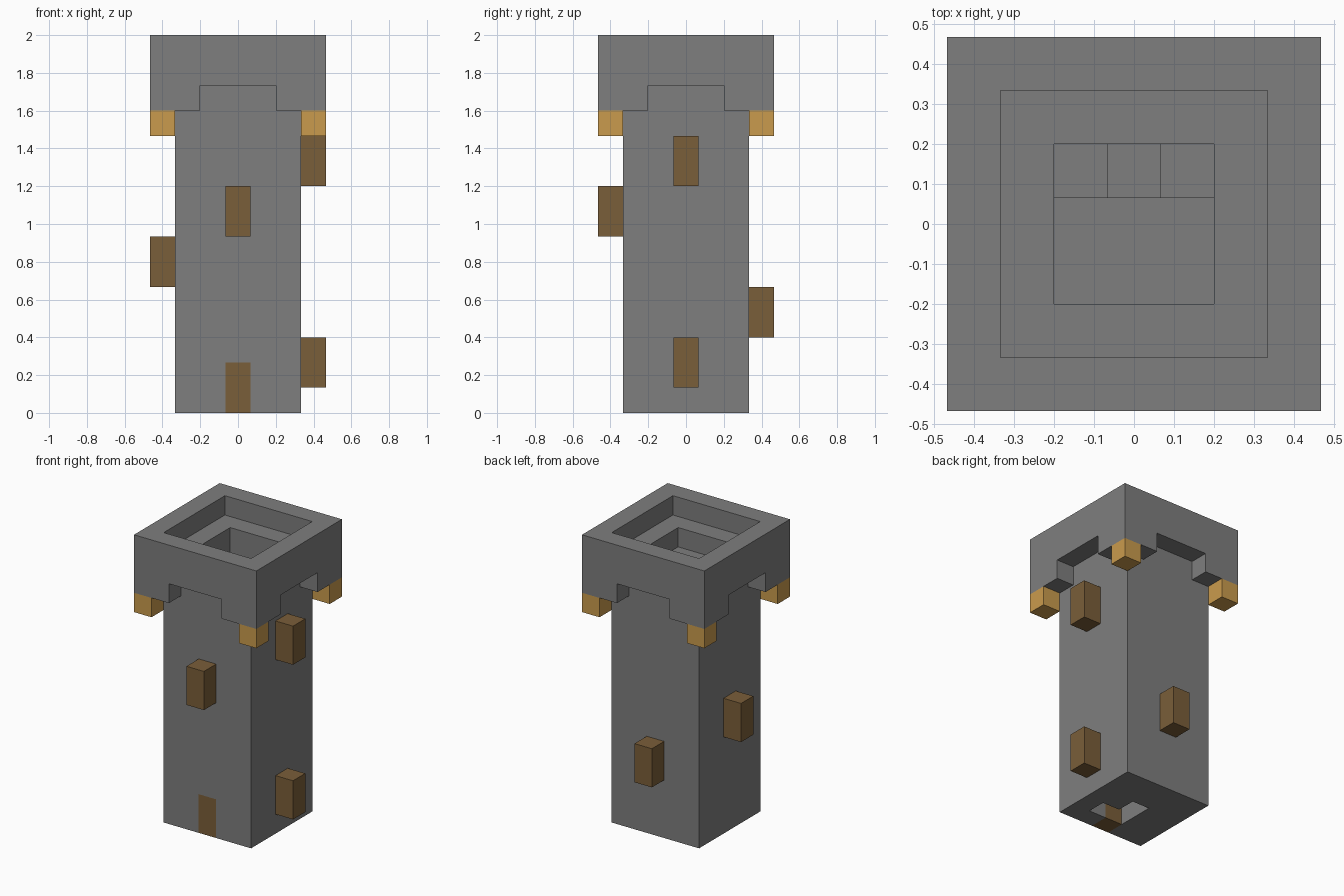
import bpy
from mathutils import Vector

U = 2 / 15  # block size: the tower is laid out on a grid of blocks

old = bpy.data.objects.get("Cube")
if old:
    bpy.data.objects.remove(old, do_unlink=True)


def material(name, rgb):
    mat = bpy.data.materials.new(name)
    mat.use_nodes = True
    mat.diffuse_color = (*rgb, 1)
    mat.node_tree.nodes["Principled BSDF"].inputs["Base Color"].default_value = (*rgb, 1)
    return mat


stone = material("grey stone", (0.21, 0.21, 0.21))
wood = material("brown wood", (0.195, 0.112, 0.041))
glow = material("amber lantern", (0.59, 0.33, 0.075))


def box(name, low, high, mat=None):
    """Box between two corners given in blocks."""
    low, high = Vector(low) * U, Vector(high) * U
    bpy.ops.mesh.primitive_cube_add(size=1, location=(low + high) / 2)
    ob = bpy.context.object
    ob.name = name
    for v in ob.data.vertices:
        v.co *= high - low
    if mat:
        ob.data.materials.append(mat)
    return ob


def cut(ob, low, high):
    """Subtract a box from an object and drop the cutter."""
    cutter = box("cutter", low, high)
    cutter.hide_render = True
    mod = ob.modifiers.new("cut", "BOOLEAN")
    mod.operation, mod.solver, mod.object = "DIFFERENCE", "EXACT", cutter
    bpy.context.view_layer.update()
    ob.data = bpy.data.meshes.new_from_object(
        ob.evaluated_get(bpy.context.evaluated_depsgraph_get()))
    ob.modifiers.clear()
    bpy.data.objects.remove(cutter, do_unlink=True)


# Hollow shaft with a doorway
shaft = box("tower_shaft", (-2.5, -2.5, 0), (2.5, 2.5, 14), stone)
cut(shaft, (-1.5, -1.5, -1), (1.5, 1.5, 16))
cut(shaft, (-0.5, -3, -1), (0.5, -1, 2))
box("door", (-0.5, -2.5, 0), (0.5, -1.5, 2), wood)

# Overhanging parapet, notched in the middle of each side
parapet = box("parapet", (-3.5, -3.5, 12), (3.5, 3.5, 15), stone)
cut(parapet, (-2.5, -2.5, 11), (2.5, 2.5, 16))
cut(parapet, (-1.5, -4, 11), (1.5, 4, 13))
cut(parapet, (-4, -1.5, 11), (4, 1.5, 13))

# Lanterns under the parapet corners
for sx in (-1, 1):
    for sy in (-1, 1):
        side = ("left" if sx > 0 else "right", "back" if sy > 0 else "front")
        box("lantern_%s_%s" % side, (sx * 3 - 0.5, sy * 3 - 0.5, 11),
            (sx * 3 + 0.5, sy * 3 + 0.5, 12), glow)

# Window boxes climbing around the shaft with the stair
for i, (dx, dy) in enumerate([(1, 0), (0, 1), (-1, 0), (0, -1), (1, 0)]):
    box("window_box_%d" % (i + 1), (dx * 3 - 0.5, dy * 3 - 0.5, 1 + 2 * i),
        (dx * 3 + 0.5, dy * 3 + 0.5, 3 + 2 * i), wood)

# Spiral stair: the first six steps stand on the ground, the rest are slabs
ring = [(1, 0), (1, 1), (0, 1), (-1, 1), (-1, 0), (-1, -1), (0, -1), (1, -1)]
for i in range(12):
    x, y = ring[i % 8]
    box("stair_step_%02d" % (i + 1), (x - 0.5, y - 0.5, 0 if i < 6 else i),
        (x + 0.5, y + 0.5, i + 1), stone)

# Upper floor reached by the stair
box("upper_floor", (-1.5, -1.5, 12), (1.5, 0.5, 13), stone)
